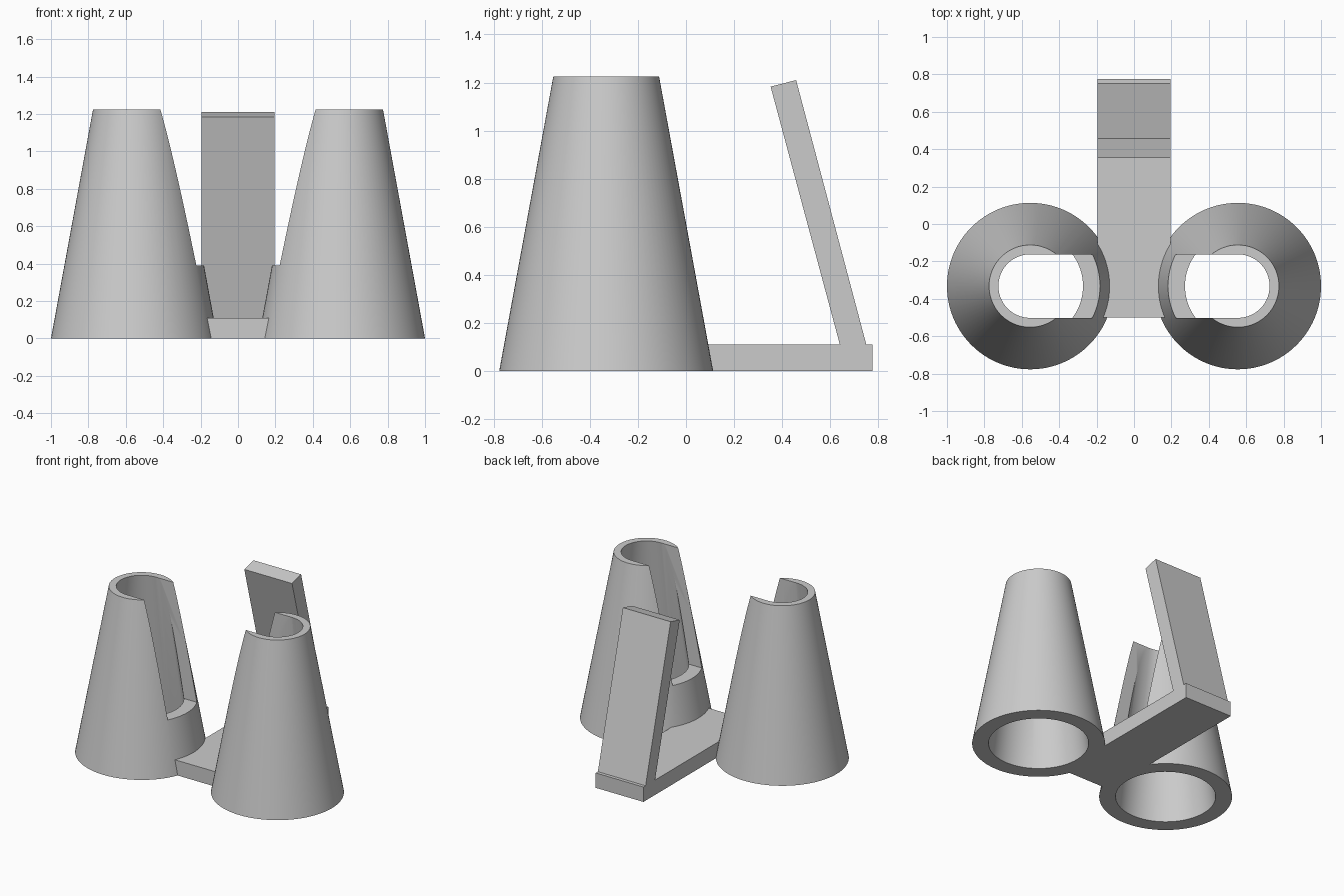
import bpy, bmesh, math

cube = bpy.data.objects.get("Cube")
if cube:
    bpy.data.objects.remove(cube, do_unlink=True)

grey = bpy.data.materials.new("plain_grey")
grey.use_nodes = True
grey.diffuse_color = (0.6, 0.6, 0.6, 1)
grey.node_tree.nodes["Principled BSDF"].inputs["Base Color"].default_value = (0.6, 0.6, 0.6, 1)

CONE_X, CONE_Y, HEIGHT = 0.555, -0.332, 1.225
SLOT_HALF, SLOT_FLOOR = 0.17, 0.39
PLATE_HALF = 0.195
SEGMENTS = 96


def add_object(name, bm):
    bmesh.ops.recalc_face_normals(bm, faces=bm.faces)
    mesh = bpy.data.meshes.new(name)
    bm.to_mesh(mesh)
    bm.free()
    mesh.materials.append(grey)
    obj = bpy.data.objects.new(name, mesh)
    bpy.context.collection.objects.link(obj)
    return obj


def extrude_profile(name, points):
    """Extrude a y-z outline across the width of the stand."""
    bm = bmesh.new()
    face = bm.faces.new([bm.verts.new((-PLATE_HALF, y, z)) for y, z in points])
    new = bmesh.ops.extrude_face_region(bm, geom=[face])["geom"]
    verts = [v for v in new if isinstance(v, bmesh.types.BMVert)]
    bmesh.ops.translate(bm, verts=verts, vec=(2 * PLATE_HALF, 0, 0))
    return add_object(name, bm)


def slotted_cone(name, side):
    """Hollow tapered tube with a slot open towards the centre."""
    profile = [(0.445, 0), (0.22, HEIGHT), (0.17, HEIGHT), (0.335, 0)]
    bm = bmesh.new()
    rings = []
    for r, z in profile:
        angles = [2 * math.pi * i / SEGMENTS for i in range(SEGMENTS)]
        rings.append([bm.verts.new((side * CONE_X + r * math.cos(a),
                                    CONE_Y + r * math.sin(a), z)) for a in angles])
    for k, ring in enumerate(rings):
        upper = rings[(k + 1) % len(rings)]
        for i in range(SEGMENTS):
            j = (i + 1) % SEGMENTS
            bm.faces.new((ring[i], ring[j], upper[j], upper[i]))
    cone = add_object(name, bm)

    # Slot cutter, from the cone axis inwards
    bm = bmesh.new()
    bmesh.ops.create_cube(bm, size=1)
    bmesh.ops.scale(bm, verts=bm.verts, vec=(0.5, 2 * SLOT_HALF, 1))
    bmesh.ops.translate(bm, verts=bm.verts,
                        vec=(side * (CONE_X - 0.25), CONE_Y, SLOT_FLOOR + 0.5))
    cutter = add_object("slot_cutter", bm)
    cutter.hide_render = True
    cut = cone.modifiers.new("slot", 'BOOLEAN')
    cut.operation = 'DIFFERENCE'
    cut.solver = 'EXACT'
    cut.object = cutter

    bpy.ops.object.select_all(action='DESELECT')
    cone.select_set(True)
    bpy.context.view_layer.objects.active = cone
    bpy.ops.object.modifier_apply(modifier=cut.name)
    bpy.data.objects.remove(cutter, do_unlink=True)
    bpy.ops.object.shade_smooth_by_angle(angle=math.radians(30))


# Pair of tapered holders
slotted_cone("left_cone", 1)
slotted_cone("right_cone", -1)

# Flat base joining them, and the leaning back rest
extrude_profile("base_plate", [(-0.5, 0), (0.775, 0), (0.775, 0.11), (-0.5, 0.11)])
extrude_profile("back_rest", [(0.64, 0.11), (0.75, 0.11), (0.458, 1.21), (0.352, 1.183)])
